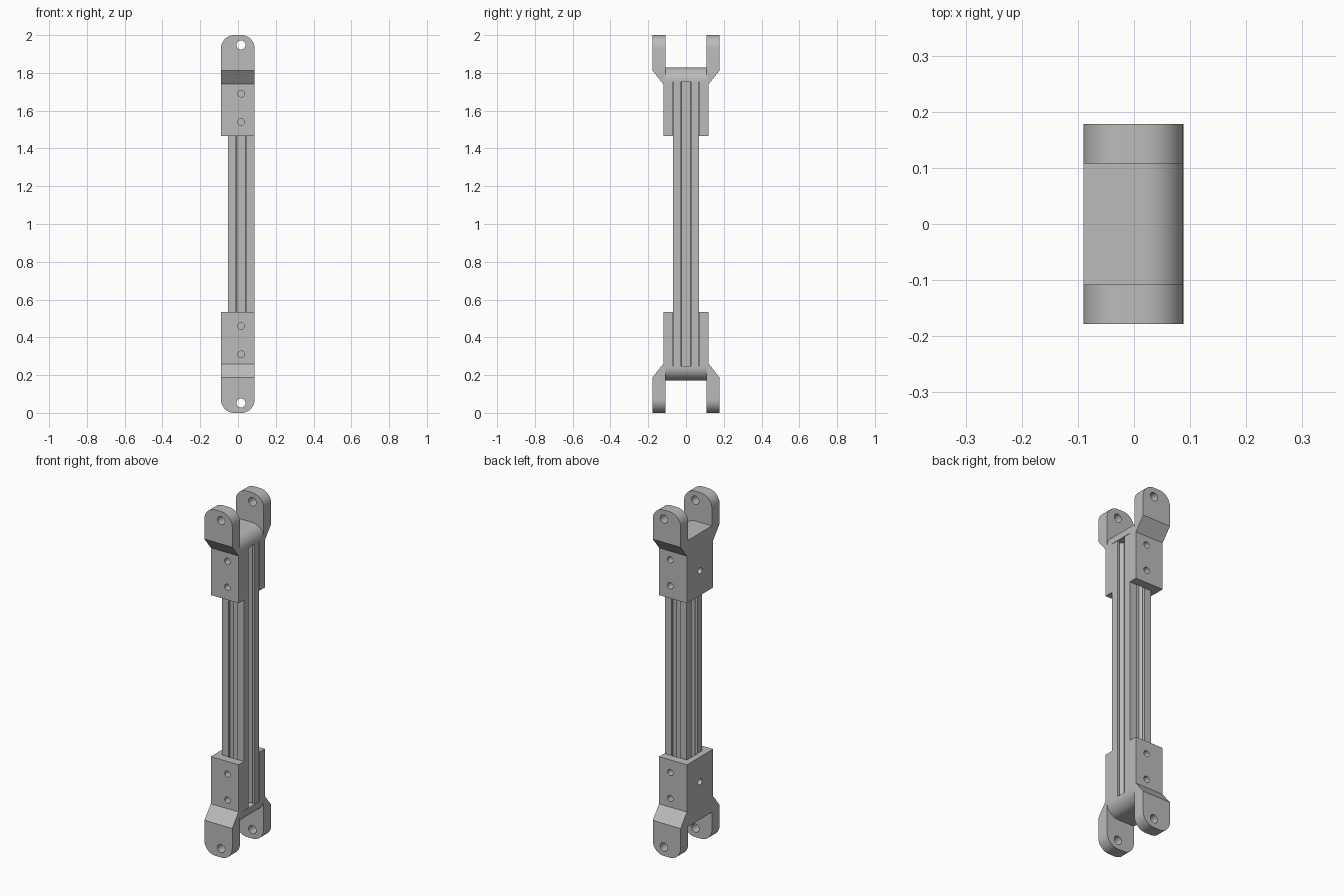
import bpy, bmesh, math
from mathutils import Vector

if "Cube" in bpy.data.objects:
    bpy.data.objects.remove(bpy.data.objects["Cube"])

grey = bpy.data.materials.new("metal_grey")
grey.diffuse_color = (0.5, 0.5, 0.5, 1)
grey.use_nodes = True
grey.node_tree.nodes["Principled BSDF"].inputs["Base Color"].default_value = grey.diffuse_color

CX = 0.0165   # centre line of bar and holes


def prism(name, outline, start, depth):
    """Extrude a closed 3D outline from start along depth."""
    bm = bmesh.new()
    face = bm.faces.new([bm.verts.new(Vector(p) + Vector(start)) for p in outline])
    ext = bmesh.ops.extrude_face_region(bm, geom=[face])
    verts = [g for g in ext["geom"] if isinstance(g, bmesh.types.BMVert)]
    bmesh.ops.translate(bm, verts=verts, vec=depth)
    bmesh.ops.recalc_face_normals(bm, faces=bm.faces)
    me = bpy.data.meshes.new(name)
    bm.to_mesh(me)
    bm.free()
    ob = bpy.data.objects.new(name, me)
    bpy.context.collection.objects.link(ob)
    me.materials.append(grey)
    return ob


def arc(cx, cz, r, a0, a1, n=12):
    return [(cx + r * math.cos(math.radians(a0 + (a1 - a0) * i / n)), 0,
             cz + r * math.sin(math.radians(a0 + (a1 - a0) * i / n))) for i in range(n + 1)]


def circle(cx, cz, r, n=24):
    return arc(cx, cz, r, 0, 360, n)[:-1]


def boolean(ob, cutter, op="DIFFERENCE"):
    mod = ob.modifiers.new("cut", "BOOLEAN")
    mod.object, mod.operation, mod.solver = cutter, op, "EXACT"
    dg = bpy.context.evaluated_depsgraph_get()
    me = bpy.data.meshes.new_from_object(ob.evaluated_get(dg))
    ob.modifiers.clear()
    ob.data = me
    bpy.data.objects.remove(cutter)


def smooth(ob):
    bpy.ops.object.select_all(action="DESELECT")
    ob.select_set(True)
    bpy.context.view_layer.objects.active = ob
    bpy.ops.object.shade_smooth_by_angle(angle=math.radians(30))


# Fork bracket: flared side outline extruded across x
half = [(0.12, 1.467), (0.12, 1.74), (0.178, 1.813), (0.178, 2.0)]
side = [(0, y, z) for y, z in half] + [(0, -y, z) for y, z in reversed(half)]
top = prism("top_bracket", side, (-0.09, 0, 0), (0.178, 0, 0))

# Rounded fork tips
tip = [(-0.09, 0, 1.4), (0.088, 0, 1.4)] + arc(0.018, 1.93, 0.07, 0, 90) + arc(-0.02, 1.93, 0.07, 90, 180)
boolean(top, prism("tip_cutter", tip, (0, -0.3, 0), (0, 0.6, 0)), "INTERSECT")

# Gap between the fork arms, leaving a web with one rounded edge
gap = [(-0.2, 0, 2.1), (-0.2, 0, 1.828)] + arc(0.018, 1.758, 0.07, 90, 0) + [(0.2, 0, 1.758), (0.2, 0, 2.1)]
boolean(top, prism("gap_cutter", gap, (0, -0.108, 0), (0, 0.216, 0)))

# Open channel that holds the bar
channel = [(-0.055, 0, 1.4), (0.2, 0, 1.4), (0.2, 0, 1.753), (-0.055, 0, 1.753)]
boolean(top, prism("channel_cutter", channel, (0, -0.0705, 0), (0, 0.141, 0)))

# Pivot holes and screw holes
for z, r in ((1.948, 0.024), (1.69, 0.018), (1.54, 0.018)):
    boolean(top, prism("hole_cutter", circle(CX, z, r), (0, -0.3, 0), (0, 0.6, 0)))
back = [(0, x, z) for x, _, z in circle(0, 1.61, 0.018)]
boolean(top, prism("hole_cutter", back, (-0.2, 0, 0), (0.16, 0, 0)))

# Lower bracket is the upper one mirrored about the middle
bottom = bpy.data.objects.new("bottom_bracket", top.data.copy())
bpy.context.collection.objects.link(bottom)
bm = bmesh.new()
bm.from_mesh(bottom.data)
for v in bm.verts:
    v.co.z = 2 - v.co.z
bmesh.ops.reverse_faces(bm, faces=bm.faces)
bm.to_mesh(bottom.data)
bm.free()

# Slotted bar: one quarter of the T-slot section turned four times
quarter = [(0.07, -0.07), (0.07, -0.027), (0.056, -0.027), (0.056, -0.04), (0.047, -0.04), (0.03, -0.023),
           (0.03, 0.023), (0.047, 0.04), (0.056, 0.04), (0.056, 0.027), (0.07, 0.027)]
section = []
for k in range(4):
    c, s = (1, 0, -1, 0)[k], (0, 1, 0, -1)[k]
    section += [(CX + x * c - y * s, x * s + y * c, 0) for x, y in quarter]
bar = prism("slotted_bar", section, (0, 0, 0.248), (0, 0, 1.504))

for ob in (top, bottom, bar):
    smooth(ob)
